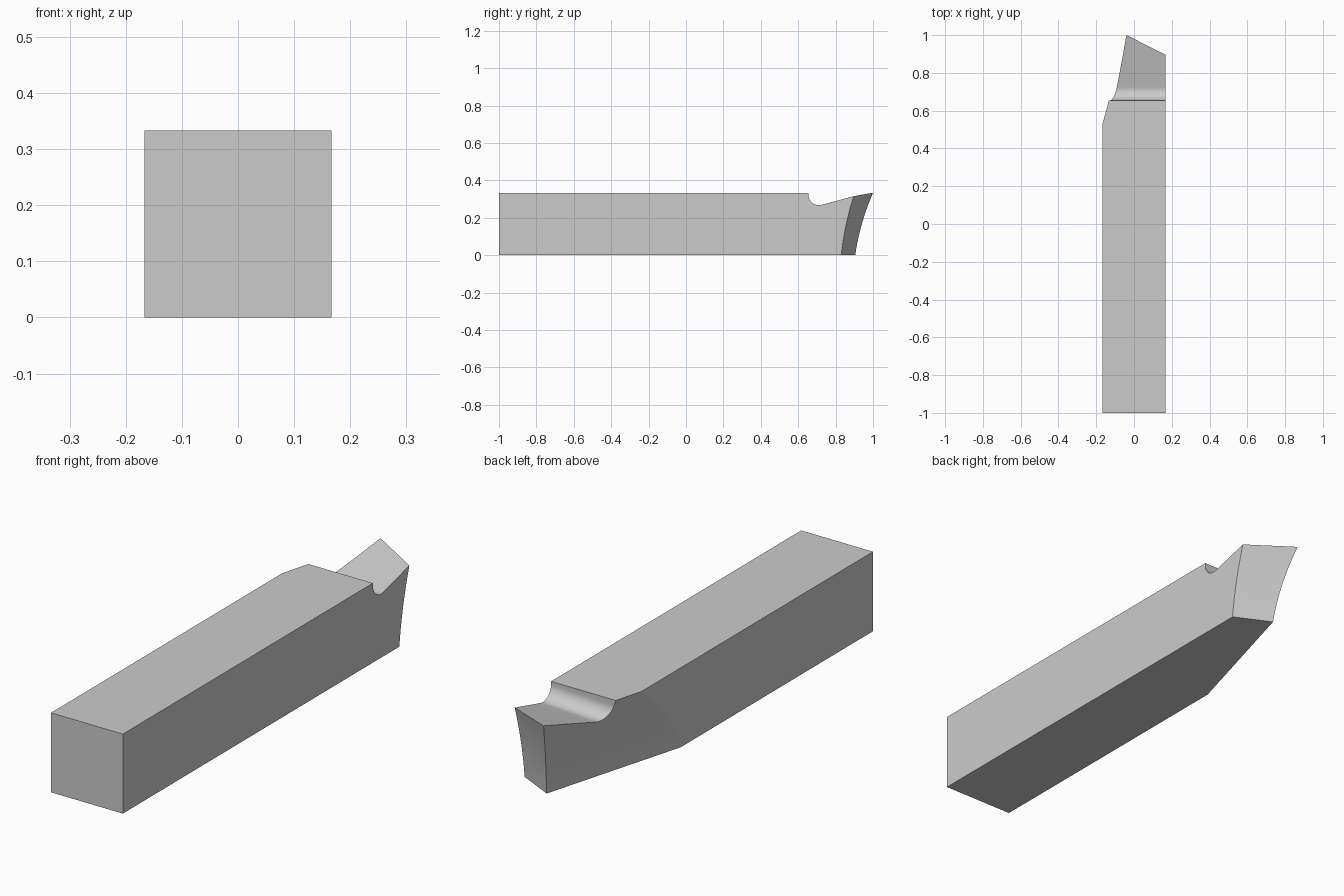
import bpy
import bmesh
import math

cube = bpy.data.objects.get("Cube")
if cube:
    bpy.data.objects.remove(cube)

H = 0.333          # shank height
W = H / 2          # half width
LEVELS = 10        # steps in the hollow-ground flanks
HOLLOW = 0.13      # depth of the hollow grind

steel = bpy.data.materials.new("grey_steel")
steel.use_nodes = True
grey = (0.6, 0.6, 0.6, 1)
steel.diffuse_color = grey
steel.node_tree.nodes["Principled BSDF"].inputs["Base Color"].default_value = grey


def loft(name, rings):
    """Join equal-sized point rings into a closed solid."""
    bm = bmesh.new()
    loops = [[bm.verts.new(p) for p in ring] for ring in rings]
    n = len(loops[0])
    for low, high in zip(loops, loops[1:]):
        for i in range(n):
            j = (i + 1) % n
            bm.faces.new((low[i], low[j], high[j], high[i]))
    bm.faces.new(loops[0][::-1])
    bm.faces.new(loops[-1])
    bmesh.ops.recalc_face_normals(bm, faces=bm.faces)
    mesh = bpy.data.meshes.new(name)
    bm.to_mesh(mesh)
    bm.free()
    mesh.materials.append(steel)
    obj = bpy.data.objects.new(name, mesh)
    bpy.context.collection.objects.link(obj)
    return obj


def section(u):
    """Plan outline at height fraction u; the ground faces lean inward below."""
    f = u - HOLLOW * 4 * u * (1 - u)
    mix = lambda low, high: low + (high - low) * f
    plan = [(-W, -1), (W, -1), (W, mix(0.83, 0.902)),
            (mix(0.012, -0.04), mix(0.905, 1.0)), (-W, mix(0.273, 0.53))]
    return [(x, y, u * H) for x, y in plan]


# Square shank with ground side and end flanks
tool = loft("cutting_tool_bit", [section(i / LEVELS) for i in range(LEVELS + 1)])

# Chip groove and sloping rake face, tilted slightly across the width
R, CY, CZ = 0.055, 0.71, 0.322
RAKE = math.radians(15)
STEPS = 16
profile = [(CY - R, 0.6)]
for i in range(STEPS + 1):
    a = math.pi + (math.pi / 2 + RAKE) * i / STEPS
    profile.append((CY + R * math.cos(a), CZ + R * math.sin(a)))
y, z = profile[-1]
profile += [(1.2, z + (1.2 - y) * math.tan(RAKE)), (1.2, 0.6)]
TILT = 0.043
cutter = loft("groove_cutter", [[(x, y, z + TILT * (x - W)) for y, z in profile]
                                for x in (-0.3, 0.3)])
cutter.hide_render = True

cut = tool.modifiers.new("chip_groove", "BOOLEAN")
cut.operation = "DIFFERENCE"
cut.solver = "EXACT"
cut.object = cutter

bpy.ops.object.select_all(action="DESELECT")
bpy.context.view_layer.objects.active = tool
tool.select_set(True)
bpy.ops.object.modifier_apply(modifier=cut.name)
bpy.data.objects.remove(cutter)

# Smooth the curved grinds, keep the edges crisp
bpy.ops.object.shade_smooth_by_angle(angle=math.radians(10))
